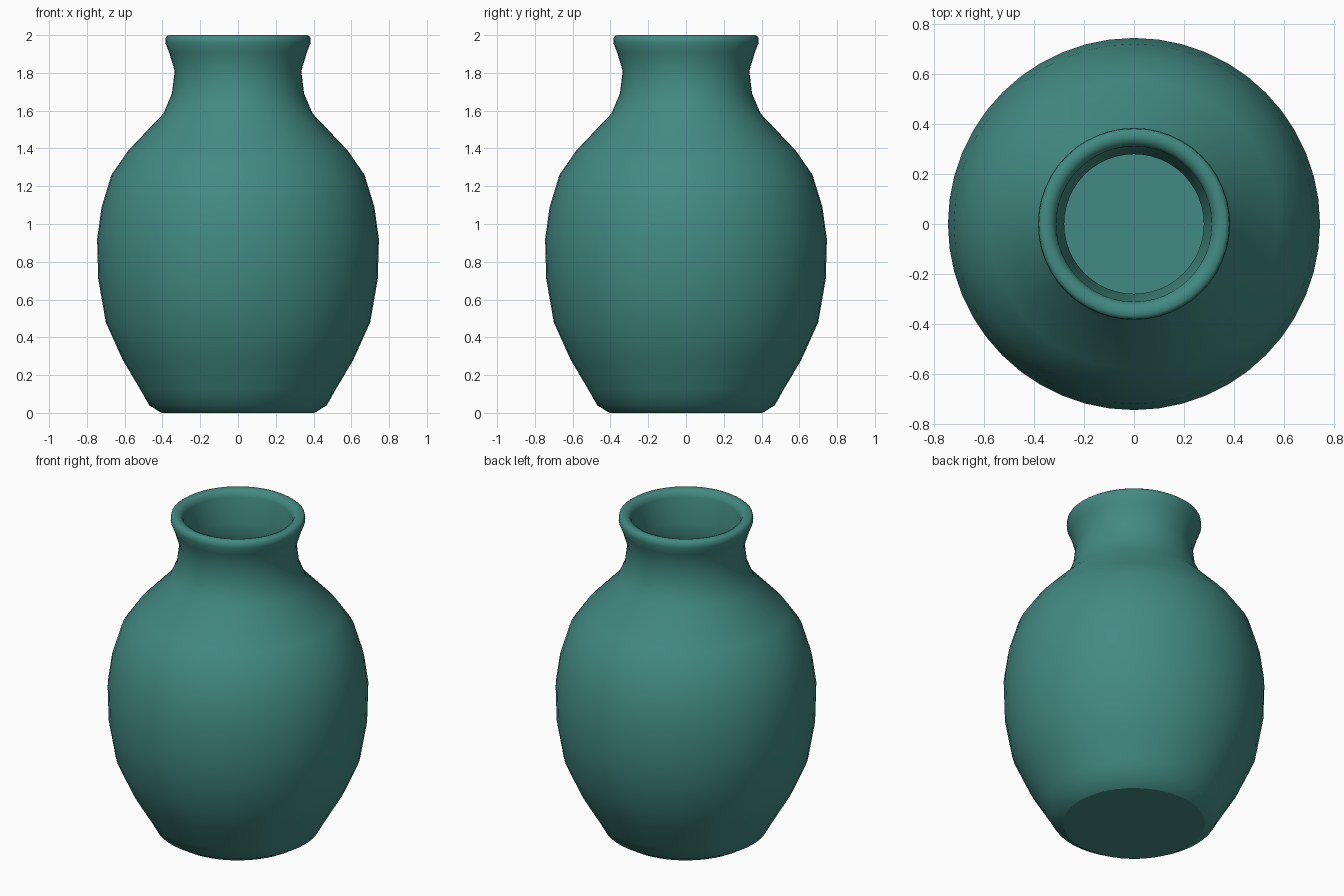
import bpy
import bmesh
from math import cos, sin, tau

if "Cube" in bpy.data.objects:
    bpy.data.objects.remove(bpy.data.objects["Cube"])

SIDES = 48

# One glaze colour
glaze = bpy.data.materials.new("teal glaze")
glaze.use_nodes = True
colour = (0.055, 0.255, 0.225, 1)
glaze.diffuse_color = colour
glaze.node_tree.nodes["Principled BSDF"].inputs["Base Color"].default_value = colour

# Profile (radius, height): outside from the base up to the lip
outside = [(0.405, 0), (0.47, 0.04), (0.515, 0.12), (0.61, 0.28), (0.70, 0.48),
           (0.74, 0.71), (0.746, 0.92), (0.722, 1.09), (0.67, 1.26),
           (0.58, 1.39), (0.395, 1.585), (0.35, 1.69), (0.335, 1.81),
           (0.365, 1.91), (0.385, 1.96)]
lip = [(0.382, 1.99), (0.368, 2.0), (0.345, 2.0), (0.323, 1.99), (0.312, 1.96)]
# Inside wall follows the outside at a constant thickness, down to the floor
inside = [(r - 0.055, z) for r, z in reversed(outside[2:-1])] + [(0.4, 0.06)]


def lathe(name, profile, material):
    """Turn a profile around z; close both ends with flat discs."""
    bm = bmesh.new()
    rings = [[bm.verts.new((r * cos(tau * i / SIDES), r * sin(tau * i / SIDES), z))
              for i in range(SIDES)] for r, z in profile]
    for low, high in zip(rings, rings[1:]):
        for i in range(SIDES):
            j = (i + 1) % SIDES
            bm.faces.new((low[i], low[j], high[j], high[i])).smooth = True
    # Flat base and floor keep crisp edges
    bm.faces.new(reversed(rings[0]))
    bm.faces.new(rings[-1])
    mesh = bpy.data.meshes.new(name)
    bm.to_mesh(mesh)
    bm.free()
    mesh.materials.append(material)
    obj = bpy.data.objects.new(name, mesh)
    bpy.context.collection.objects.link(obj)
    return obj


lathe("vase", outside + lip + inside, glaze)
